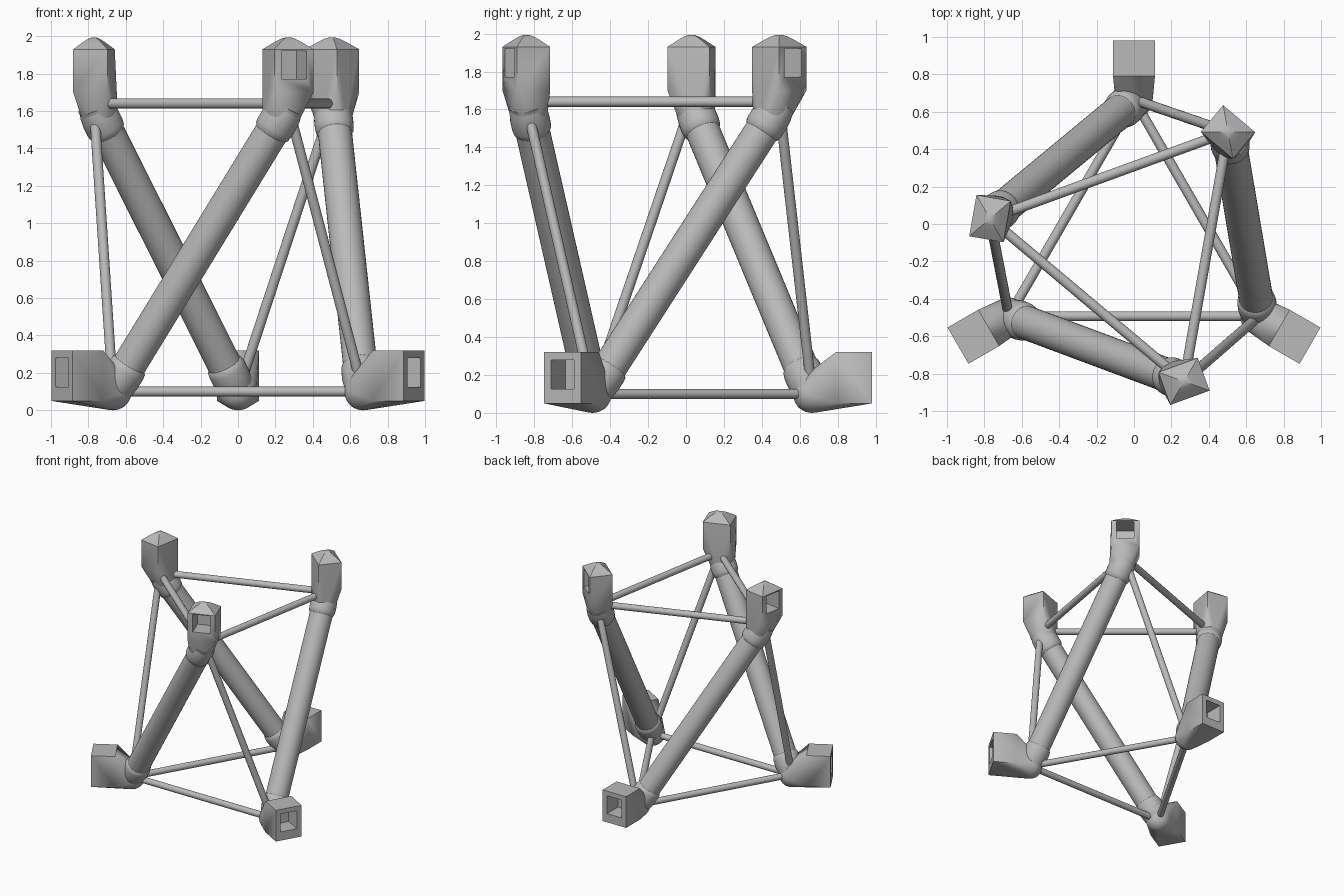
import bpy, bmesh, math
from mathutils import Vector, Matrix

if "Cube" in bpy.data.objects:
    bpy.data.objects.remove(bpy.data.objects["Cube"])

grey = bpy.data.materials.new("warm_grey")
grey.diffuse_color = (0.49, 0.49, 0.49, 1)
grey.use_nodes = True
grey.node_tree.nodes["Principled BSDF"].inputs["Base Color"].default_value = grey.diffuse_color

AXIS = Vector((0, -0.107, 0))      # axis of the threefold symmetry
LOW_R, LOW_Z = 0.772, 0.10         # lower joints
TOP_R, TOP_Z = 0.782, 1.63         # upper joints


def polar(r, deg, z):
    a = math.radians(deg)
    return AXIS + Vector((r * math.cos(a), r * math.sin(a), z))


def finish(name, bm, angle=30):
    bmesh.ops.recalc_face_normals(bm, faces=bm.faces)
    me = bpy.data.meshes.new(name)
    bm.to_mesh(me)
    bm.free()
    ob = bpy.data.objects.new(name, me)
    bpy.context.collection.objects.link(ob)
    me.materials.append(grey)
    smooth(ob, angle)
    return ob


def smooth(ob, angle=30):
    bpy.ops.object.select_all(action='DESELECT')
    ob.select_set(True)
    bpy.context.view_layer.objects.active = ob
    bpy.ops.object.shade_smooth_by_angle(angle=math.radians(angle))


def lathe(name, start, end, profile, sides=32):
    """Closed round body along start-end; profile is (distance, radius)."""
    d = (end - start).normalized()
    rot = d.to_track_quat('Z', 'Y').to_matrix()
    bm = bmesh.new()
    rings = []
    for t, r in profile:
        rings.append([bm.verts.new(start + rot @ Vector((
            r * math.cos(2 * math.pi * i / sides),
            r * math.sin(2 * math.pi * i / sides), t))) for i in range(sides)])
    for a, b in zip(rings, rings[1:]):
        for i in range(sides):
            j = (i + 1) % sides
            bm.faces.new((a[i], a[j], b[j], b[i]))
    bm.faces.new(rings[0][::-1])
    bm.faces.new(rings[-1])
    return finish(name, bm)


def rod(name, a, b, r, sides=24):
    return lathe(name, a, b, [(0, r), ((b - a).length, r)], sides)


def box_points(deg, r0, r1, half, z0, z1):
    """Corners of a block lined up with the radial direction."""
    t = Vector((-math.sin(math.radians(deg)), math.cos(math.radians(deg)), 0))
    return [polar(r, deg, z) + t * s for r in (r0, r1)
            for s in (-half, half) for z in (z0, z1)]


def hull(name, points, ball=None, radius=0.1):
    bm = bmesh.new()
    for p in points:
        bm.verts.new(p)
    if ball is not None:
        bmesh.ops.create_uvsphere(bm, u_segments=32, v_segments=18, radius=radius,
                                  matrix=Matrix.Translation(ball))
        for f in list(bm.faces):
            bm.faces.remove(f)
        for e in list(bm.edges):
            bm.edges.remove(e)
    res = bmesh.ops.convex_hull(bm, input=bm.verts)
    junk = [v for v in bm.verts if not v.link_faces]
    bmesh.ops.delete(bm, geom=junk, context='VERTS')
    bmesh.ops.dissolve_limit(bm, angle_limit=0.01, verts=bm.verts, edges=bm.edges)
    return finish(name, bm)


def cut_socket(ob, deg, r0, r1, half, z0, z1):
    cutter = hull("socket_cutter", box_points(deg, r0, r1, half, z0, z1))
    cutter.hide_render = True
    mod = ob.modifiers.new("socket", 'BOOLEAN')
    mod.operation, mod.solver, mod.object = 'DIFFERENCE', 'EXACT', cutter
    bpy.context.view_layer.objects.active = ob
    bpy.ops.object.modifier_apply(modifier=mod.name)
    bpy.data.objects.remove(cutter)
    smooth(ob)


# rounded collar at the strut ends
COLLAR = [(0, 0.085), (0.04, 0.098), (0.09, 0.104), (0.14, 0.104),
          (0.165, 0.1), (0.178, 0.09)]

for k in range(3):
    a = 90 + 120 * k
    low = polar(LOW_R, a, LOW_Z)
    top = polar(TOP_R, a + 80, TOP_Z)
    d = (low - top).normalized()

    # main strut and its collars
    rod("strut", low, top, 0.091, 32)
    lathe("lower_collar", low, top, COLLAR)
    lathe("upper_collar", top, low, COLLAR)

    # foot block blending into the round lower joint
    foot = hull("foot_block", box_points(a, 0.897, 1.087, 0.112, 0.05, 0.32), low, 0.1)
    cut_socket(foot, a, 0.937, 1.2, 0.07, 0.125, 0.28)

    # head block with a low domed roof, blending into the upper joint
    pts = box_points(a + 80, TOP_R - 0.093, TOP_R + 0.093, 0.112, 1.70, 1.93)
    for f, z in ((0.55, 1.967), (0.3, 1.985), (0.12, 1.993)):
        pts += box_points(a + 80, TOP_R - 0.093 * f, TOP_R + 0.093 * f,
                          0.112 * f, z, z)[::2]
    head = hull("head_block", pts, top + d * 0.08, 0.095)
    cut_socket(head, a + 80, TOP_R - 0.057, TOP_R + 0.2, 0.07, 1.77, 1.922)

    # tension cables: lower ring, upper ring, side
    rod("lower_cable", low, polar(LOW_R, a + 120, LOW_Z), 0.026)
    rod("upper_cable", polar(TOP_R, a + 80, 1.64), polar(TOP_R, a + 200, 1.64), 0.027)
    rod("side_cable", low, polar(TOP_R, a - 40, TOP_Z), 0.027)
